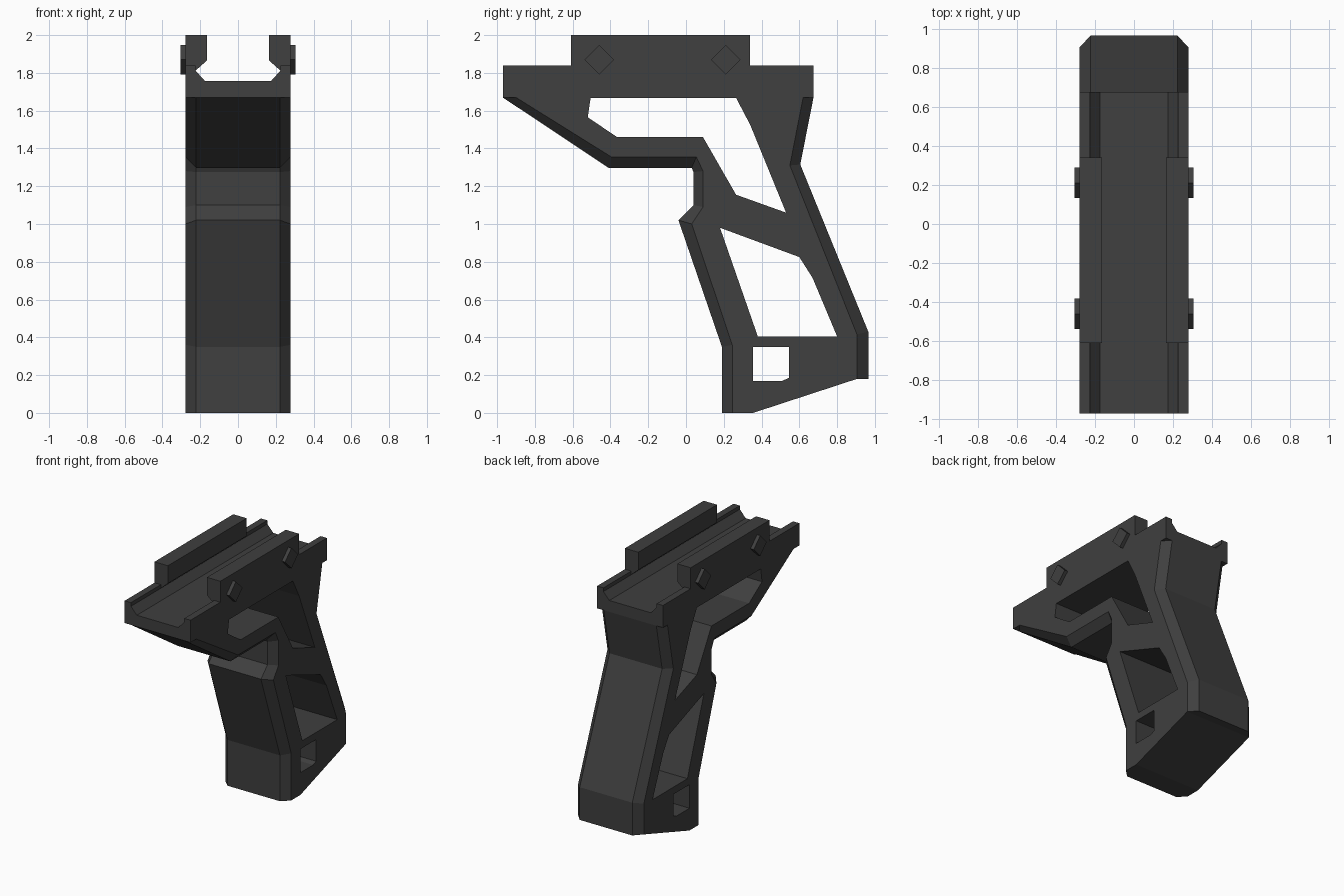
import bpy, bmesh

if "Cube" in bpy.data.objects:
    bpy.data.objects.remove(bpy.data.objects["Cube"])

W, C = 0.278, 0.222   # half width of the body, half width inside the chamfer

mat = bpy.data.materials.new("dark_grey")
mat.diffuse_color = (0.05, 0.05, 0.05, 1)
mat.use_nodes = True
mat.node_tree.nodes["Principled BSDF"].inputs["Base Color"].default_value = mat.diffuse_color


def loft(name, rings):
    """Join matching rings of points into a closed solid."""
    bm = bmesh.new()
    layers = [[bm.verts.new(p) for p in ring] for ring in rings]
    n = len(layers[0])
    for a, b in zip(layers, layers[1:]):
        for i in range(n):
            j = (i + 1) % n
            bm.faces.new((a[i], a[j], b[j], b[i]))
    bm.faces.new(layers[0])
    bm.faces.new(layers[-1])
    bmesh.ops.remove_doubles(bm, verts=bm.verts, dist=0.0005)
    bmesh.ops.recalc_face_normals(bm, faces=bm.faces)
    mesh = bpy.data.meshes.new(name)
    bm.to_mesh(mesh)
    bm.free()
    mesh.materials.append(mat)
    ob = bpy.data.objects.new(name, mesh)
    bpy.context.collection.objects.link(ob)
    return ob


def side_prism(name, pts, x0, x1):
    return loft(name, [[(x, y, z) for y, z in pts] for x in (x0, x1)])


def front_prism(name, pts, y0, y1):
    return loft(name, [[(x, y, z) for x, z in pts] for y in (y0, y1)])


# Side profile as (outer point, chamfer point) pairs; one point means no chamfer
profile = [
    ((-.97, 1.84),), ((-.97, 1.67),),
    ((-.97, 1.67), (-.90, 1.67)),
    ((-.41, 1.297), (-.395, 1.355)),
    ((.03, 1.297), (.055, 1.355)),
    ((.04, 1.275), (.09, 1.28)),
    ((.04, 1.10), (.09, 1.09)),
    ((-.04, 1.02), (.03, 1.0)),
    ((.19, .35), (.245, .36)),
    ((.19, 0), (.245, 0)),
    ((.355, 0),), ((.905, .18),),
    ((.965, .18), (.905, .18)),
    ((.965, .43), (.905, .415)),
    ((.605, 1.315), (.55, 1.31)),
    ((.675, 1.67), (.62, 1.67)),
    ((.675, 1.67),), ((.675, 1.84),),
    ((.34, 1.84),), ((.34, 2.0),), ((-.61, 2.0),), ((-.61, 1.84),),
]
body = loft("grip_body", [[(x, *p[k]) for p in profile]
                          for x, k in ((-W, -1), (-C, 0), (C, 0), (W, -1))])

# Through windows in the sides
windows = {
    "upper_window": [(-.505, 1.668), (-.52, 1.565), (-.365, 1.46), (.09, 1.46),
                     (.265, 1.155), (.53, 1.06), (.34, 1.525), (.265, 1.668)],
    "middle_window": [(.18, .98), (.6, .825), (.67, .715), (.8, .405), (.38, .405)],
    "lower_window": [(.355, .35), (.545, .35), (.545, .185), (.51, .17), (.355, .17)],
}
cutters = [side_prism(n, p, -.5, .5) for n, p in windows.items()]

# Rail channel: undercut lips in the middle, straight walls at both ends
half = [(.165, 2.2), (.165, 1.865), (.225, 1.812), (.175, 1.757)]
channel = half + [(-x, z) for x, z in reversed(half)]
cutters.append(front_prism("rail_channel", channel, -1.2, 1.2))
end = [(.225, 2.3), (.225, 1.812), (.175, 1.757)]
end += [(-x, z) for x, z in reversed(end)]
cutters.append(front_prism("front_channel", end, -1.1, -.61))
cutters.append(front_prism("back_channel", end, .34, 1.1))

for c in cutters:
    mod = body.modifiers.new(c.name, 'BOOLEAN')
    mod.operation = 'DIFFERENCE'
    mod.solver = 'EXACT'
    mod.object = c

# Apply the cuts, then remove the cutters
bpy.context.view_layer.update()
cut = bpy.data.meshes.new_from_object(
    body.evaluated_get(bpy.context.evaluated_depsgraph_get()))
body.modifiers.clear()
body.data = cut
for c in cutters:
    bpy.data.objects.remove(c)

# Diamond clamp bolts on both sides
R = .078
for side, s in (("left", -1), ("right", 1)):
    for end_name, y in (("front", -.46), ("back", .21)):
        diamond = [(y - R, 1.87), (y, 1.87 + R), (y + R, 1.87), (y, 1.87 - R)]
        side_prism(f"{end_name}_{side}_bolt", diamond, s * .26, s * .305)
